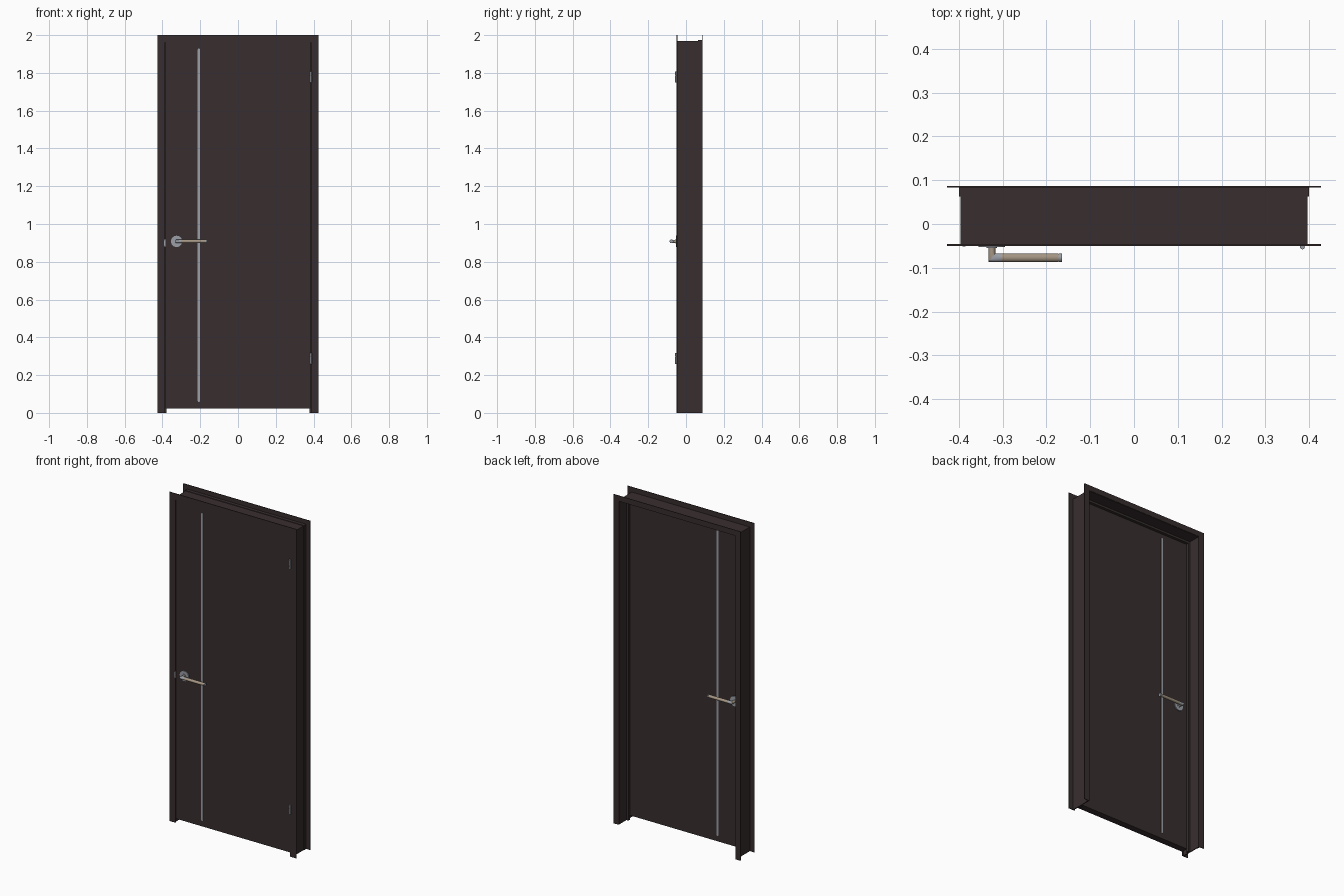
import bpy, bmesh, math
from mathutils import Matrix

if "Cube" in bpy.data.objects:
    bpy.data.objects.remove(bpy.data.objects["Cube"])

def material(name, rgb):
    m = bpy.data.materials.new(name)
    m.diffuse_color = (*rgb, 1)
    m.use_nodes = True
    m.node_tree.nodes["Principled BSDF"].inputs["Base Color"].default_value = m.diffuse_color
    return m

BROWN = material("dark brown", (0.040, 0.027, 0.028))
GREY = material("satin grey", (0.33, 0.35, 0.39))
TAN = material("warm nickel", (0.37, 0.30, 0.225))

def finish(name, bm, mats, smooth=False):
    bmesh.ops.recalc_face_normals(bm, faces=bm.faces)
    me = bpy.data.meshes.new(name)
    bm.to_mesh(me)
    bm.free()
    ob = bpy.data.objects.new(name, me)
    bpy.context.collection.objects.link(ob)
    for m in mats:
        me.materials.append(m)
    if smooth:
        bpy.ops.object.select_all(action='DESELECT')
        ob.select_set(True)
        bpy.context.view_layer.objects.active = ob
        bpy.ops.object.shade_smooth_by_angle(angle=math.radians(35))
    return ob

def prism(name, pts, y0, y1, mat, smooth=False):
    """Outline in x,z extruded from y0 to y1."""
    bm = bmesh.new()
    f = bm.faces.new([bm.verts.new((x, y0, z)) for x, z in pts])
    r = bmesh.ops.extrude_face_region(bm, geom=[f])
    for v in r["geom"]:
        if isinstance(v, bmesh.types.BMVert):
            v.co.y = y1
    return finish(name, bm, [mat], smooth)

def box(name, x0, x1, y0, y1, z0, z1, mat):
    return prism(name, [(x0, z0), (x1, z0), (x1, z1), (x0, z1)], y0, y1, mat)

def cylinder(name, c, r, depth, axis, mat, seg=32):
    bm = bmesh.new()
    rot = {'x': Matrix.Rotation(math.pi / 2, 4, 'Y'),
           'y': Matrix.Rotation(math.pi / 2, 4, 'X'), 'z': Matrix()}[axis]
    bmesh.ops.create_cone(bm, cap_ends=True, segments=seg, radius1=r, radius2=r,
                          depth=depth, matrix=Matrix.Translation(c) @ rot)
    return finish(name, bm, [mat], True)

def surround(name, xo, xi, zo, zi, y0, y1):
    """Two uprights and a head, mitred at the corners."""
    for s, side in ((-1, "left"), (1, "right")):
        prism(f"{name}_{side}", [(s*xo, 0), (s*xi, 0), (s*xi, zi), (s*xo, zo)], y0, y1, BROWN)
    prism(f"{name}_head", [(-xo, zo), (-xi, zi), (xi, zi), (xo, zo)], y0, y1, BROWN)

# Frame: front and back casings, lining, overlapping tongue, door stop
surround("front_casing", 0.427, 0.386, 2.0, 1.962, -0.050, -0.046)
surround("back_casing", 0.427, 0.394, 2.0, 1.967, 0.0835, 0.087)
surround("lining", 0.397, 0.392, 1.970, 1.965, -0.047, 0.085)
surround("tongue", 0.400, 0.396, 1.973, 1.969, 0.063, 0.085)
surround("door_stop", 0.393, 0.379, 1.966, 1.952, -0.005, 0.012)

# Door leaf
FRONT, BACK = -0.047, -0.007
box("door_leaf", -0.384, 0.384, FRONT, BACK, 0.024, 1.962, BROWN)

def lever(name, cx, y_start, cy, x_end, z, flip):
    """Round neck and lever joined by a mitred elbow."""
    rn, rl, n = 0.008, 0.010, 24
    bm = bmesh.new()
    rings = []
    for kind, p in (('n', y_start), ('n', y_start + (cy - y_start) * 0.55),
                    ('m', 0), ('l', -0.302), ('l', x_end)):
        ring = []
        for i in range(n):
            c, s = math.cos(2*math.pi*i/n), math.sin(2*math.pi*i/n)
            x = p if kind == 'l' else cx + rn*c
            y = p if kind == 'n' else cy + rl*c
            rz = rn if kind == 'n' else 0.009
            ring.append(bm.verts.new((x, flip(y), z + rz*s)))
        rings.append(ring)
    for k, (a, b) in enumerate(zip(rings, rings[1:])):
        for i in range(n):
            j = (i + 1) % n
            bm.faces.new((a[i], a[j], b[j], b[i])).material_index = 1 if k == 2 else 0
    bm.faces.new(rings[0])
    bm.faces.new(rings[-1])
    return finish(name, bm, [TAN, GREY], True)

# Inlay strips and handles on both faces; the back set mirrors the front
HX, HZ, LY = -0.325, 0.908, -0.077
for side, flip in (("front", lambda y: y), ("back", lambda y: FRONT + BACK - y)):
    arc = [(math.cos(math.pi*i/8), math.sin(math.pi*i/8)) for i in range(9)]
    outline = [(-0.207 + 0.0065*c, 1.923 + 0.0065*s) for c, s in arc]
    outline += [(-0.207 - 0.0065*c, 0.064 - 0.0065*s) for c, s in arc]
    prism(f"{side}_inlay_strip", outline, flip(-0.046), flip(-0.0485), GREY)
    cylinder(f"{side}_handle_rose", (HX, flip(-0.0495), HZ), 0.030, 0.007, 'y', GREY, 40)
    cylinder(f"{side}_handle_collar", (HX, flip(-0.0535), HZ), 0.012, 0.003, 'y', GREY)
    lever(f"{side}_handle_lever", HX, -0.050, LY, -0.173, HZ, flip)
    cylinder(f"{side}_handle_groove", (-0.1725, flip(LY), HZ), 0.0085, 0.003, 'x', GREY)
    cylinder(f"{side}_handle_end_cap", (-0.168, flip(LY), HZ), 0.0098, 0.006, 'x', GREY)

# Hinges: barrel in three knuckles
for name, z in (("upper", 1.778), ("lower", 0.287)):
    for k in (-1, 0, 1):
        cylinder(f"{name}_hinge_knuckle", (0.385, -0.0525, z + k*0.0195), 0.0055, 0.0185, 'z', GREY, 16)
    cylinder(f"{name}_hinge_pin", (0.385, -0.0525, z), 0.004, 0.058, 'z', GREY, 12)

# Lock strike lip with a rounded outer edge
lip = [(-0.385 - 0.007*math.sin(math.pi*i/10), 0.90 + 0.021*math.cos(math.pi*i/10)) for i in range(11)]
prism("strike_lip", lip, -0.0515, -0.046, GREY)
